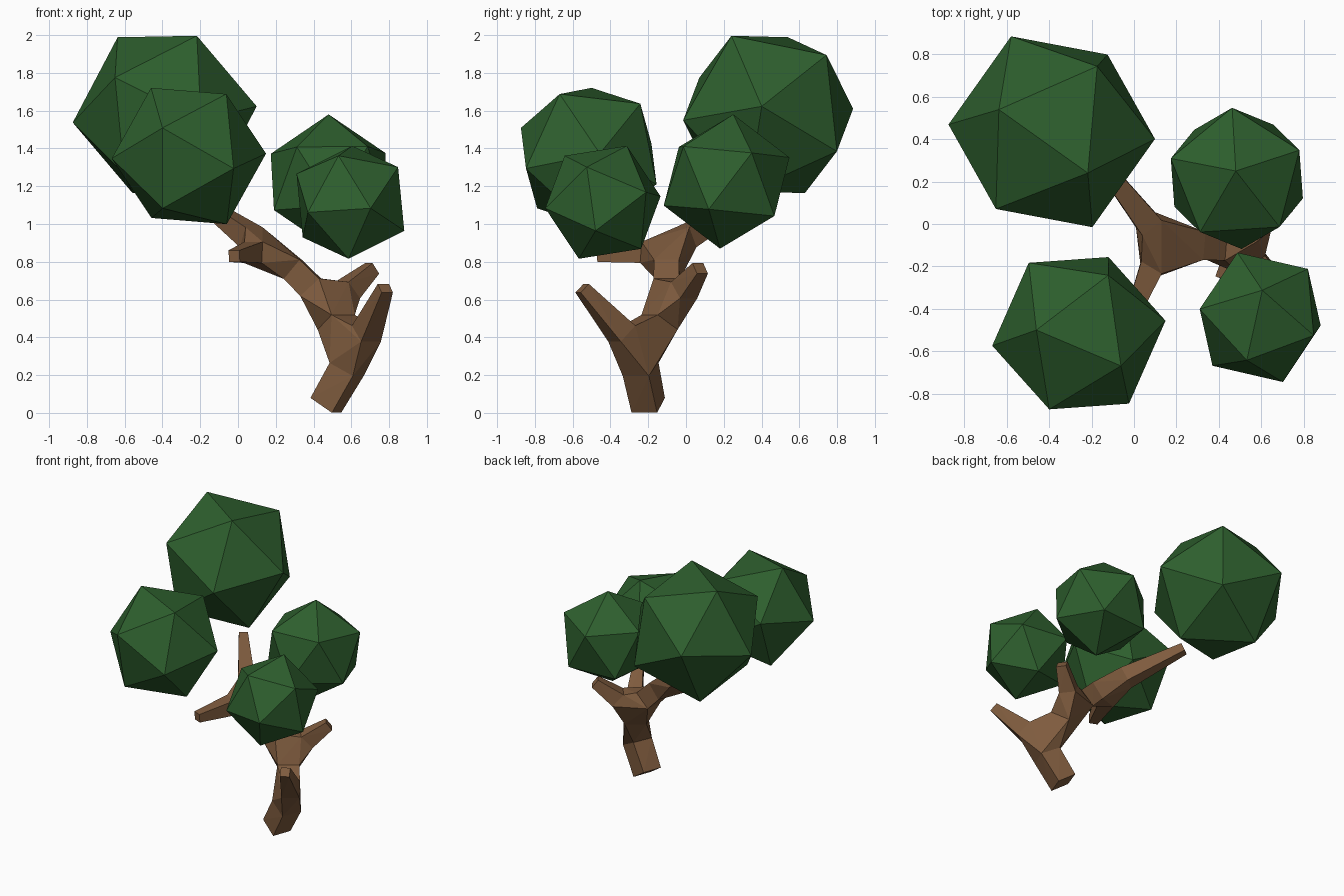
import bpy, bmesh
from mathutils import Vector, Matrix

if "Cube" in bpy.data.objects:
    bpy.data.objects.remove(bpy.data.objects["Cube"])


def material(name, rgb):
    m = bpy.data.materials.new(name)
    m.diffuse_color = (*rgb, 1)
    m.use_nodes = True
    m.node_tree.nodes["Principled BSDF"].inputs["Base Color"].default_value = m.diffuse_color
    return m


def add_object(name, bm, mat):
    mesh = bpy.data.meshes.new(name)
    bm.to_mesh(mesh)
    bm.free()
    mesh.materials.append(mat)
    ob = bpy.data.objects.new(name, mesh)
    bpy.context.collection.objects.link(ob)
    return ob


def frame(a, b):
    """Orthonormal axes with z along a and x towards b."""
    z = Vector(a).normalized()
    x = (Vector(b) - Vector(b).dot(z) * z).normalized()
    return Matrix((x, z.cross(x), z)).transposed()


green = material("leaf_green", (0.027, 0.115, 0.027))
brown = material("bark_brown", (0.21, 0.105, 0.048))


# Foliage: 20-sided balls, each turned by two neighbouring corner directions
def foliage(name, centre, radius, corner_a, corner_b):
    bm = bmesh.new()
    bmesh.ops.create_icosphere(bm, subdivisions=1, radius=radius)
    side = next(v.co.copy() for v in bm.verts if 0.3 * radius < v.co.z < 0.6 * radius)
    turn = frame(corner_a, corner_b) @ frame((0, 0, 1), side).transposed()
    for v in bm.verts:
        v.co = turn @ v.co + Vector(centre)
    add_object(name, bm, green)


foliage("foliage_back_left", (-0.388, 0.435, 1.58), 0.49, (-0.25, 0.105, 0.41), (0.17, -0.195, 0.42))
foliage("foliage_front_left", (-0.26, -0.515, 1.36), 0.413, (-0.2, 0.015, 0.36), (0.2, -0.155, 0.33))
foliage("foliage_back_right", (0.485, 0.215, 1.225), 0.357, (-0.005, 0.035, 0.355), (-0.315, 0.095, 0.145))
foliage("foliage_front_right", (0.595, -0.44, 1.115), 0.325, (0.01, 0.13, 0.305), (-0.06, -0.19, 0.245))

# Trunk and branches: square rings (centre, direction, half side)
rings = {
    "base": ((0.465, -0.20, 0.04), (0.11, -0.04, 0.18), 0.072),
    "trunk": ((0.575, -0.24, 0.23), (0.12, -0.05, 0.25), 0.075),
    "front": ((0.68, -0.34, 0.42), (0.14, -0.22, 0.28), 0.062),
    "front_tip": ((0.78, -0.55, 0.66), (0.10, -0.21, 0.24), 0.033),
    "upper": ((0.52, -0.14, 0.48), (-0.07, 0.10, 0.20), 0.075),
    "right": ((0.58, -0.01, 0.65), (0.14, 0.11, 0.16), 0.058),
    "right_tip": ((0.71, 0.075, 0.765), (0.13, 0.09, 0.12), 0.035),
    "left_low": ((0.385, -0.10, 0.665), (-0.12, 0.01, 0.13), 0.068),
    "left_high": ((0.29, -0.10, 0.76), (-0.12, 0.01, 0.10), 0.066),
    "fore": ((0.08, -0.21, 0.85), (-0.12, -0.20, 0.02), 0.056),
    "fore_tip": ((-0.02, -0.46, 0.83), (-0.10, -0.25, -0.02), 0.031),
    "back": ((0.07, 0.0, 0.93), (-0.16, 0.20, 0.12), 0.058),
    "back_tip": ((-0.18, 0.32, 1.11), (-0.25, 0.32, 0.17), 0.031),
}


def corners(key):
    centre, direction, half = rings[key]
    n = Vector(direction).normalized()
    u = n.cross((0, 0, 1)).normalized()
    w = n.cross(u)
    return [Vector(centre) + half * (i * u + j * w) for i in (-1, 1) for j in (-1, 1)]


# Straight pieces join two rings, forks join three
pieces = [
    ("base", "trunk"), ("trunk", "front", "upper"), ("front", "front_tip"),
    ("upper", "right", "left_low"), ("right", "right_tip"),
    ("left_low", "left_high"), ("left_high", "fore", "back"),
    ("fore", "fore_tip"), ("back", "back_tip"),
]
bm = bmesh.new()
for piece in pieces:
    verts = [bm.verts.new(p) for key in piece for p in corners(key)]
    bmesh.ops.convex_hull(bm, input=verts)
loose = [v for v in bm.verts if not v.link_faces]
bmesh.ops.delete(bm, geom=loose, context='VERTS')
bmesh.ops.recalc_face_normals(bm, faces=bm.faces)
add_object("trunk_and_branches", bm, brown)
